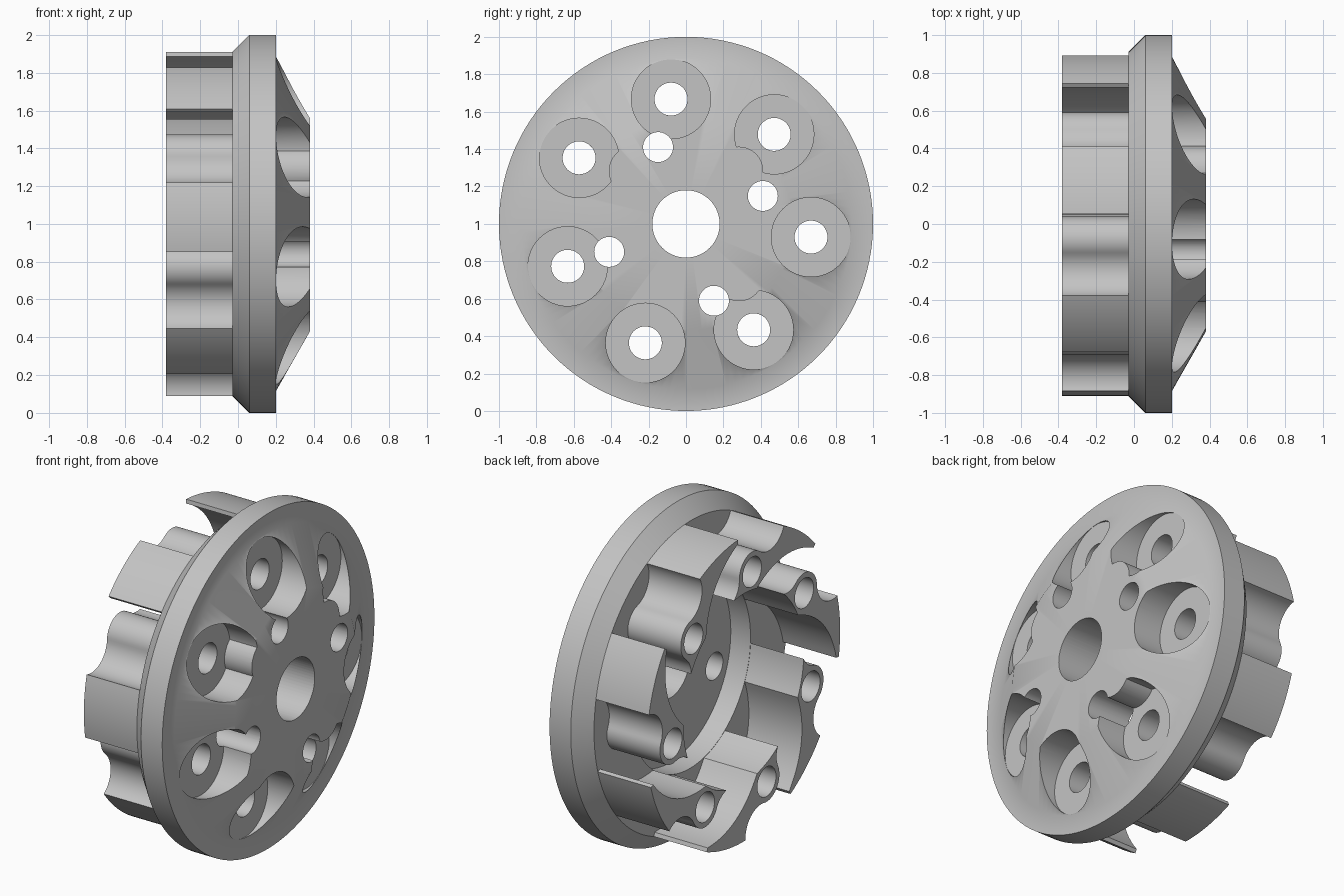
import bpy, bmesh
from math import radians, cos, sin
from mathutils import Matrix, Vector

if "Cube" in bpy.data.objects:
    bpy.data.objects.remove(bpy.data.objects["Cube"], do_unlink=True)

metal = bpy.data.materials.new("light_grey_metal")
metal.use_nodes = True
metal.diffuse_color = (0.55, 0.55, 0.55, 1)
metal.node_tree.nodes["Principled BSDF"].inputs["Base Color"].default_value = (0.55, 0.55, 0.55, 1)

AXIS_Z = 1.0
SEVEN = [-6 + 360 / 7 * k for k in range(7)]       # bolt directions
FOUR = [20 + 90 * k for k in range(4)]             # small hole directions
BOLT_R = 0.672


def polar(r, deg):
    return Vector((r * cos(radians(deg)), r * sin(radians(deg))))


def make_object(name, bm):
    bmesh.ops.recalc_face_normals(bm, faces=bm.faces[:])
    mesh = bpy.data.meshes.new(name)
    bm.to_mesh(mesh)
    bm.free()
    mesh.materials.append(metal)
    obj = bpy.data.objects.new(name, mesh)
    bpy.context.collection.objects.link(obj)
    obj.location.z = AXIS_Z
    return obj


def cylinders(name, specs, x0, x1):
    """Cylinders along x; each spec is radius, ring radius, angle."""
    bm = bmesh.new()
    for r, ring, deg in specs:
        c = polar(ring, deg)
        place = Matrix.Translation(((x0 + x1) / 2, c.x, c.y)) @ Matrix.Rotation(radians(90), 4, 'Y')
        bmesh.ops.create_cone(bm, cap_ends=True, segments=64, radius1=r, radius2=r,
                              depth=x1 - x0, matrix=place)
    return make_object(name, bm)


def cut(obj, cutter):
    mod = obj.modifiers.new("cut", 'BOOLEAN')
    mod.operation = 'DIFFERENCE'
    mod.solver = 'EXACT'
    mod.object = cutter
    bpy.context.view_layer.update()
    bpy.context.view_layer.objects.active = obj
    bpy.ops.object.modifier_apply(modifier=mod.name)
    bpy.data.objects.remove(cutter, do_unlink=True)


def smooth(obj):
    bpy.ops.object.select_all(action='DESELECT')
    obj.select_set(True)
    bpy.context.view_layer.objects.active = obj
    bpy.ops.object.shade_smooth_by_angle(angle=radians(30))


# Plate: turned profile (x, radius) with a rear recess
profile = [(0.1, 0), (0.1, 0.565), (-0.03, 0.565), (-0.03, 0.91), (0.06, 1),
           (0.2, 1), (0.2, 0.886), (0.38, 0.57), (0.38, 0)]
bm = bmesh.new()
verts = [bm.verts.new((x, 0, r)) for x, r in profile]
edges = [bm.edges.new(pair) for pair in zip(verts, verts[1:])]
bmesh.ops.spin(bm, geom=verts + edges, cent=(0, 0, 0), axis=(1, 0, 0),
               angle=radians(360), steps=128, use_merge=True)
bmesh.ops.remove_doubles(bm, verts=bm.verts[:], dist=0.0001)
plate = make_object("plate", bm)

# Bolt pockets, leaving round lugs on the front face
pockets = cylinders("pocket_cutter", [(0.212, BOLT_R, a) for a in SEVEN], 0.2, 0.6)
cut(pockets, cylinders("lug_cutter", [(0.13, 0.4, a + 25) for a in FOUR], 0.05, 0.8))
cut(plate, pockets)

# Through holes
holes = [(0.088, BOLT_R, a) for a in SEVEN] + [(0.08, 0.437, a) for a in FOUR] + [(0.18, 0, 0)]
cut(plate, cylinders("hole_cutter", holes, -0.2, 0.7))
smooth(plate)


def arc(center, r, a0, a1, n):
    return [Vector(center) + polar(r, a0 + (a1 - a0) * i / n) for i in range(n + 1)]


def bow(p, q, sag, n=16):
    """Shallow curve from p to q, bulging to the right of travel."""
    d = (q - p).normalized()
    side = Vector((d.y, -d.x))
    return [p.lerp(q, i / n) + side * sag * 4 * (i / n) * (1 - i / n) for i in range(1, n)]


# Post outline: rim, sickle tip, inner sweep, bore side, bolt boss, scallop
rim = arc((0, 0), 0.91, 17.7, 41.2, 14)
tip = polar(0.886, 41.3)
bore = arc((0, 0), 0.567, 6, -16, 8)
boss = arc((BOLT_R, 0), 0.12, -95, 30, 20)
scallop = arc((0.904, 0.134), 0.148, 210, 104.5, 16)[1:-1]
outline = (rim + [tip] + bow(tip, bore[0], -0.075) + bore
           + bow(bore[-1], boss[0], -0.015, 8) + boss + scallop)

bm = bmesh.new()
face = bm.faces.new([bm.verts.new((-0.38, p.x, p.y)) for p in outline])
side = bmesh.ops.extrude_face_region(bm, geom=[face])
bmesh.ops.translate(bm, vec=(0.355, 0, 0),
                    verts=[g for g in side["geom"] if isinstance(g, bmesh.types.BMVert)])
post = make_object("post_1", bm)
cut(post, cylinders("bolt_cutter", [(0.088, BOLT_R, 0)], -0.6, 0.2))
smooth(post)

# Seven posts around the axis
for k, a in enumerate(SEVEN):
    obj = post if k == 0 else post.copy()
    if k:
        obj.name = f"post_{k + 1}"
        bpy.context.collection.objects.link(obj)
    obj.rotation_euler.x = radians(a)
